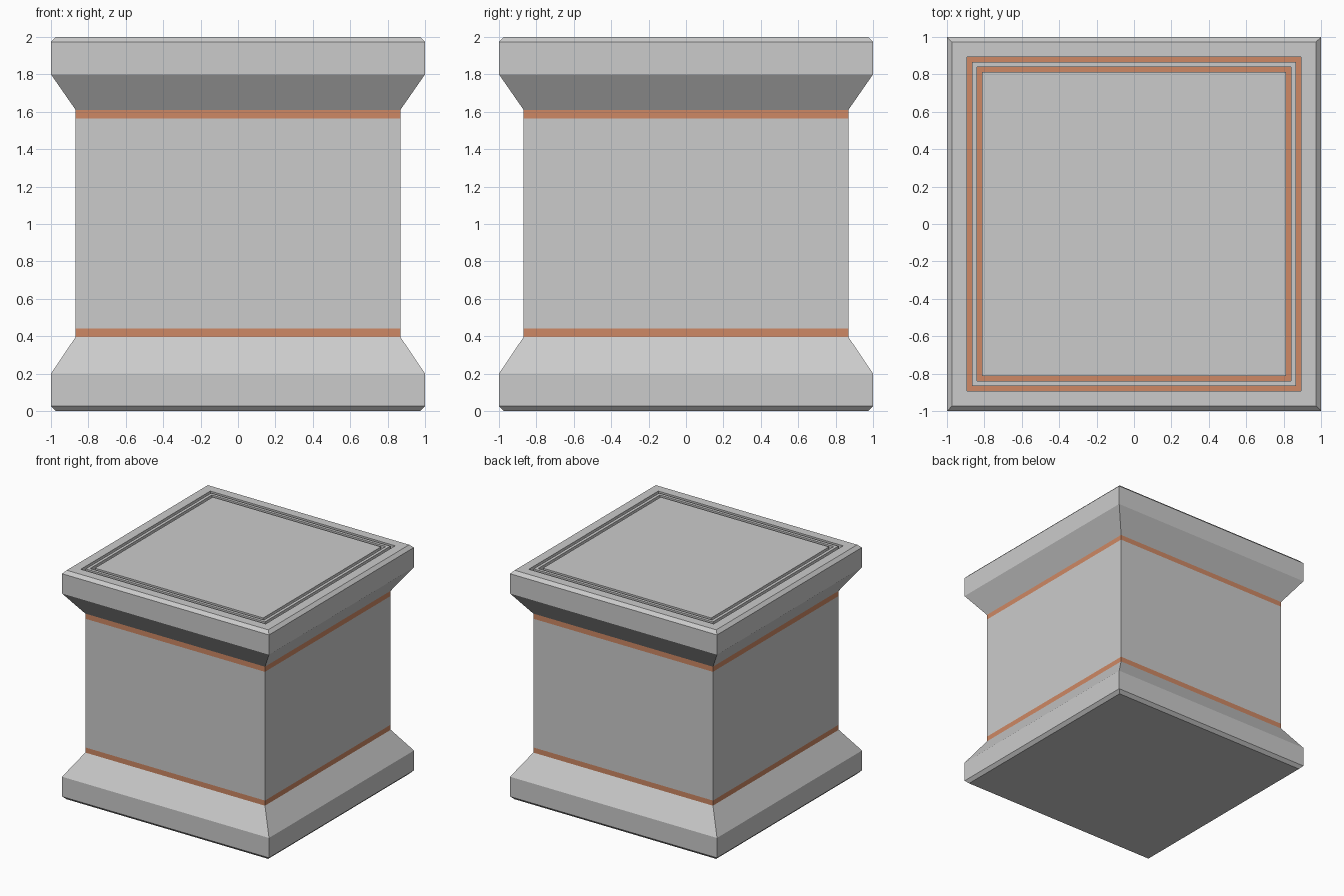
import bpy, bmesh

if "Cube" in bpy.data.objects:
    bpy.data.objects.remove(bpy.data.objects["Cube"])

orange = bpy.data.materials.new("orange_trim")
orange.diffuse_color = (0.62, 0.25, 0.13, 1)
orange.use_nodes = True
orange.node_tree.nodes["Principled BSDF"].inputs["Base Color"].default_value = orange.diffuse_color


def square_loft(name, profile, cap_start=False, cap_end=False, mat=None):
    """Sweep a (half width, height) profile around a square plan."""
    bm = bmesh.new()
    rings = [[bm.verts.new((sx * w, sy * w, z))
              for sx, sy in ((-1, -1), (1, -1), (1, 1), (-1, 1))]
             for w, z in profile]
    for a, b in zip(rings, rings[1:]):
        for i in range(4):
            j = (i + 1) % 4
            bm.faces.new((a[i], a[j], b[j], b[i]))
    if cap_start:
        bm.faces.new(rings[0][::-1])
    if cap_end:
        bm.faces.new(rings[-1])
    mesh = bpy.data.meshes.new(name)
    bm.to_mesh(mesh)
    bm.free()
    if mat:
        mesh.materials.append(mat)
    obj = bpy.data.objects.new(name, mesh)
    bpy.context.collection.objects.link(obj)
    return obj


W = 0.868            # shaft half width
C = 0.027            # edge chamfer
FLOOR = 1.96         # floor height of the top grooves
G = [(0.893, 0.866), (0.84, 0.813)]   # groove outer and inner half widths

# Plinth
square_loft("plinth", [(1 - C, 0), (1, C), (1, 0.2), (W, 0.396)], cap_start=True)

# Shaft and its two coloured bands
square_loft("lower_band", [(W, 0.396), (W, 0.441)], mat=orange)
square_loft("shaft", [(W, 0.441), (W, 1.565)])
square_loft("upper_band", [(W, 1.565), (W, 1.61)], mat=orange)

# Flared cap with outer rim
square_loft("cap", [(W, 1.61), (1, 1.8), (1, 2 - C), (1 - C, 2),
                    (G[0][0], 2), (G[0][0], FLOOR)])

# Ridge between the grooves, and the central top panel
square_loft("top_ridge", [(G[0][1], FLOOR), (G[0][1], 2), (G[1][0], 2), (G[1][0], FLOOR)])
square_loft("top_panel", [(G[1][1], FLOOR), (G[1][1], 2)], cap_end=True)

# Coloured groove floors
for label, (outer, inner) in zip(("outer", "inner"), G):
    square_loft(label + "_groove_floor", [(outer, FLOOR), (inner, FLOOR)], mat=orange)
